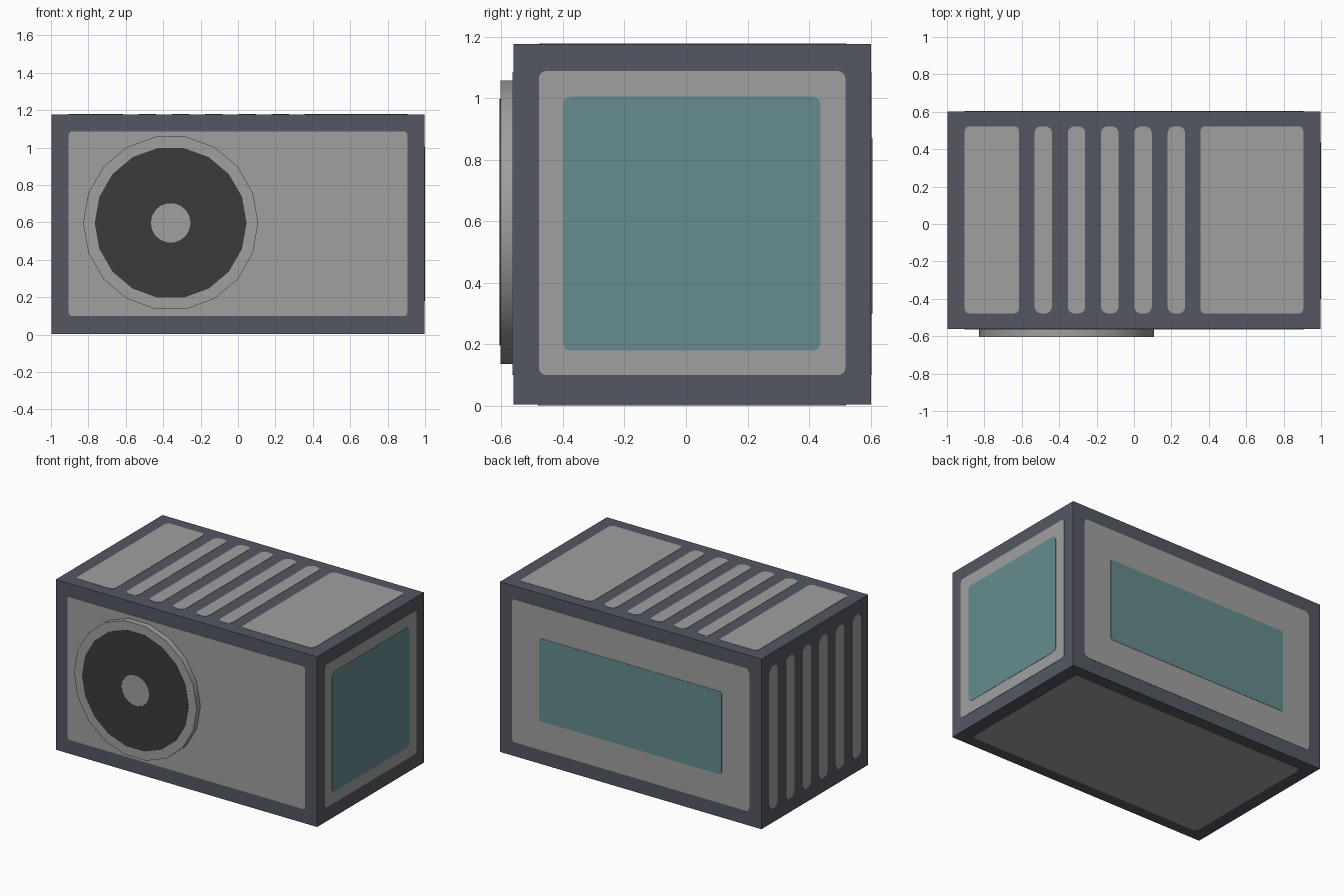
import bpy, bmesh, math
from mathutils import Vector

if "Cube" in bpy.data.objects:
    bpy.data.objects.remove(bpy.data.objects["Cube"])

X, Y0, Y1, H = 1.0, -0.565, 0.605, 1.18   # body extents
STEP = 0.002                              # thickness of one painted layer


def material(name, rgb):
    m = bpy.data.materials.new(name)
    m.diffuse_color = (*rgb, 1)
    m.use_nodes = True
    m.node_tree.nodes["Principled BSDF"].inputs["Base Color"].default_value = m.diffuse_color
    return m


FRAME = material("slate frame", (0.088, 0.097, 0.122))
GREY = material("light grey", (0.345, 0.352, 0.345))
TEAL = material("muted teal", (0.130, 0.262, 0.272))
DARK = material("charcoal", (0.044, 0.044, 0.044))


def finish(bm, name, mat):
    bmesh.ops.recalc_face_normals(bm, faces=bm.faces)
    me = bpy.data.meshes.new(name)
    bm.to_mesh(me)
    bm.free()
    me.materials.append(mat)
    ob = bpy.data.objects.new(name, me)
    bpy.context.collection.objects.link(ob)
    return ob


# maps (u, v, depth below the outer surface) to a point on each side of the box
SIDES = {
    "front": lambda u, v, d: (u, Y0 + d, v),
    "back": lambda u, v, d: (u, Y1 - d, v),
    "right": lambda u, v, d: (X - d, u, v),
    "left": lambda u, v, d: (-X + d, u, v),
    "top": lambda u, v, d: (u, v, H - d),
    "bottom": lambda u, v, d: (u, v, d),
}


def rounded_rect(u0, u1, v0, v1, r, n=4):
    pts = []
    for cu, cv, start in ((u1 - r, v1 - r, 0), (u0 + r, v1 - r, 90),
                          (u0 + r, v0 + r, 180), (u1 - r, v0 + r, 270)):
        for i in range(n + 1):
            a = math.radians(start + 90 * i / n)
            pts.append((cu + r * math.cos(a), cv + r * math.sin(a)))
    return pts


def plate(name, side, u0, u1, v0, v1, r, mat, layer=1):
    """Thin rounded panel lying on one side of the body."""
    to3d = SIDES[side]
    outer, inner = STEP * (2 - layer), STEP * 2.5
    pts = rounded_rect(u0, u1, v0, v1, r)
    bm = bmesh.new()
    a = [bm.verts.new(to3d(u, v, outer)) for u, v in pts]
    b = [bm.verts.new(to3d(u, v, inner)) for u, v in pts]
    bm.faces.new(a)
    bm.faces.new(b[::-1])
    for i in range(len(a)):
        j = (i + 1) % len(a)
        bm.faces.new((a[i], b[i], b[j], a[j]))
    return finish(bm, name, mat)


# body box
bm = bmesh.new()
bmesh.ops.create_cube(bm, size=1)
g = 2 * STEP
for v in bm.verts:
    v.co = Vector((math.copysign(X - g, v.co.x),
                   Y1 - g if v.co.y > 0 else Y0 + g,
                   H - g if v.co.z > 0 else g))
finish(bm, "body", FRAME)

# large panels
plate("front_panel", "front", -0.905, 0.905, 0.1, 1.085, 0.015, GREY)
plate("back_panel", "back", -0.905, 0.905, 0.1, 1.085, 0.025, GREY)
plate("back_inset", "back", -0.695, 0.695, 0.30, 0.87, 0.015, TEAL, 2)
plate("right_panel", "right", -0.478, 0.518, 0.1, 1.088, 0.025, GREY)
plate("right_inset", "right", -0.40, 0.437, 0.18, 1.005, 0.025, TEAL, 2)
plate("bottom_panel", "bottom", -0.905, 0.905, -0.48, 0.52, 0.03, GREY)

# top: two wide panels with slats between
plate("top_panel_left", "top", -0.905, -0.615, -0.478, 0.522, 0.025, GREY)
plate("top_panel_right", "top", 0.355, 0.905, -0.478, 0.522, 0.025, GREY)
for i in range(5):
    u = -0.532 + 0.178 * i
    plate(f"top_slat_{i + 1}", "top", u, u + 0.093, -0.478, 0.522, 0.035, GREY)

# left side slats
for i in range(6):
    u = -0.478 + 0.181 * i
    plate(f"left_slat_{i + 1}", "left", u, u + 0.093, 0.1, 1.085, 0.04, GREY)

# fan cover on the front
CX, CZ, N = -0.36, 0.597, 18


def circle(bm, r, y):
    return [bm.verts.new((CX + r * math.cos(2 * math.pi * i / N), y,
                          CZ + r * math.sin(2 * math.pi * i / N))) for i in range(N)]


bm = bmesh.new()
front, back = circle(bm, 0.468, -0.603), circle(bm, 0.468, Y0 + g)
bm.faces.new(front)
bm.faces.new(back[::-1])
for i in range(N):
    j = (i + 1) % N
    bm.faces.new((front[i], back[i], back[j], front[j]))
cover = finish(bm, "fan_cover", GREY)
bpy.context.view_layer.objects.active = cover
cover.select_set(True)
bpy.ops.object.shade_smooth_by_angle(angle=math.radians(30))

# dark ring on the fan cover
bm = bmesh.new()
loops = [circle(bm, r, y) for r, y in ((0.406, -0.605), (0.106, -0.605),
                                       (0.106, -0.602), (0.406, -0.602))]
for k in range(4):
    p, q = loops[k], loops[(k + 1) % 4]
    for i in range(N):
        j = (i + 1) % N
        bm.faces.new((p[i], p[j], q[j], q[i]))
finish(bm, "fan_ring", DARK)
